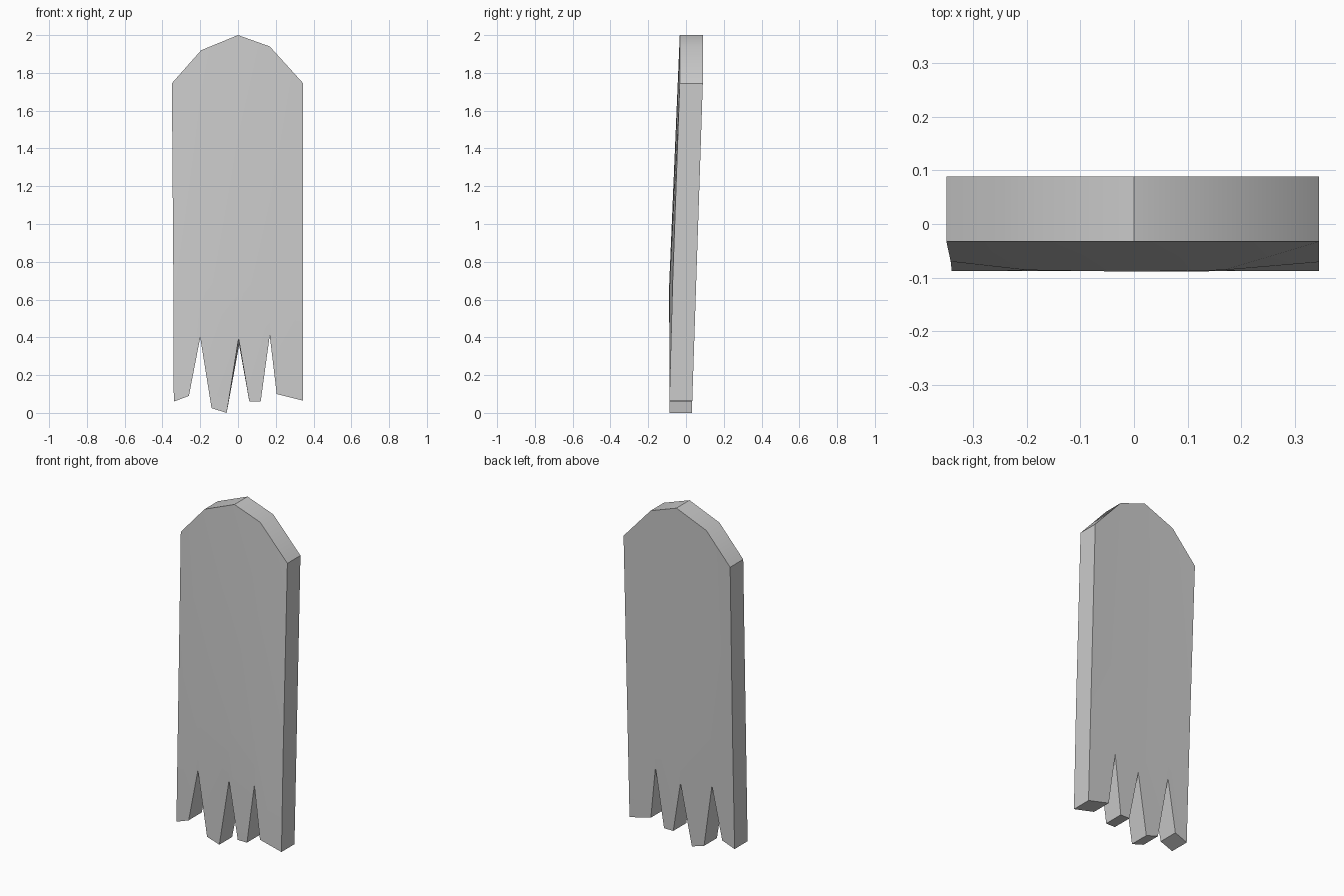
import bpy, bmesh, math

if "Cube" in bpy.data.objects:
    bpy.data.objects.remove(bpy.data.objects["Cube"])

# Outline points (x, z): torn lower edge, waist row, rounded top; all left to right
bottom = [(-.34, .06), (-.26, .09), (-.2, .4), (-.14, .025), (-.06, 0), (.003, .395),
          (.06, .06), (.12, .06), (.168, .41), (.205, .1), (.345, .065)]
waist = [(-.342, .68), (-.2, .68), (0, .68), (.168, .68), (.345, .68)]
top = [(-.35, 1.745), (-.195, 1.92), (0, 2), (.168, 1.94), (.345, 1.745)]
waist_front = [-.07, -.086, -.089, -.086, -.071]
tips = [0, 2, 5, 8, 10]          # where each tooth begins and ends

bm = bmesh.new()


def row(points, ys):
    return [bm.verts.new((x, y, z)) for (x, z), y in zip(points, ys)]


def back_y(z):
    return min(.089, .031 + .058 * z / 1.745)


def panel(b, w, t):
    # one tooth and one upper strip per column
    for i in range(4):
        bm.faces.new(b[tips[i]:tips[i + 1] + 1] + [w[i + 1], w[i]])
        bm.faces.new([w[i], w[i + 1], t[i + 1], t[i]])
    return b + [w[-1]] + t[::-1] + [w[0]]


# Front panel bulges at the waist, back panel leans
front = panel(row(bottom, [-.088] * 11), row(waist, waist_front), row(top, [-.033] * 5))
back_bottom = list(bottom)
back_bottom[5] = (.006, .36)     # middle tear is shallower behind
back = panel(*[row(p, [back_y(z) for _, z in p]) for p in (back_bottom, waist, top)])

# Rim joining the two panels
n = len(front)
for i in range(n):
    j = (i + 1) % n
    bm.faces.new([front[i], front[j], back[j], back[i]])

bmesh.ops.recalc_face_normals(bm, faces=bm.faces)
mesh = bpy.data.meshes.new("torn_cloth_panel")
bm.to_mesh(mesh)
bm.free()
cloth = bpy.data.objects.new("torn_cloth_panel", mesh)
bpy.context.collection.objects.link(cloth)
bpy.context.view_layer.objects.active = cloth
cloth.select_set(True)
bpy.ops.object.shade_smooth_by_angle(angle=math.radians(35))
